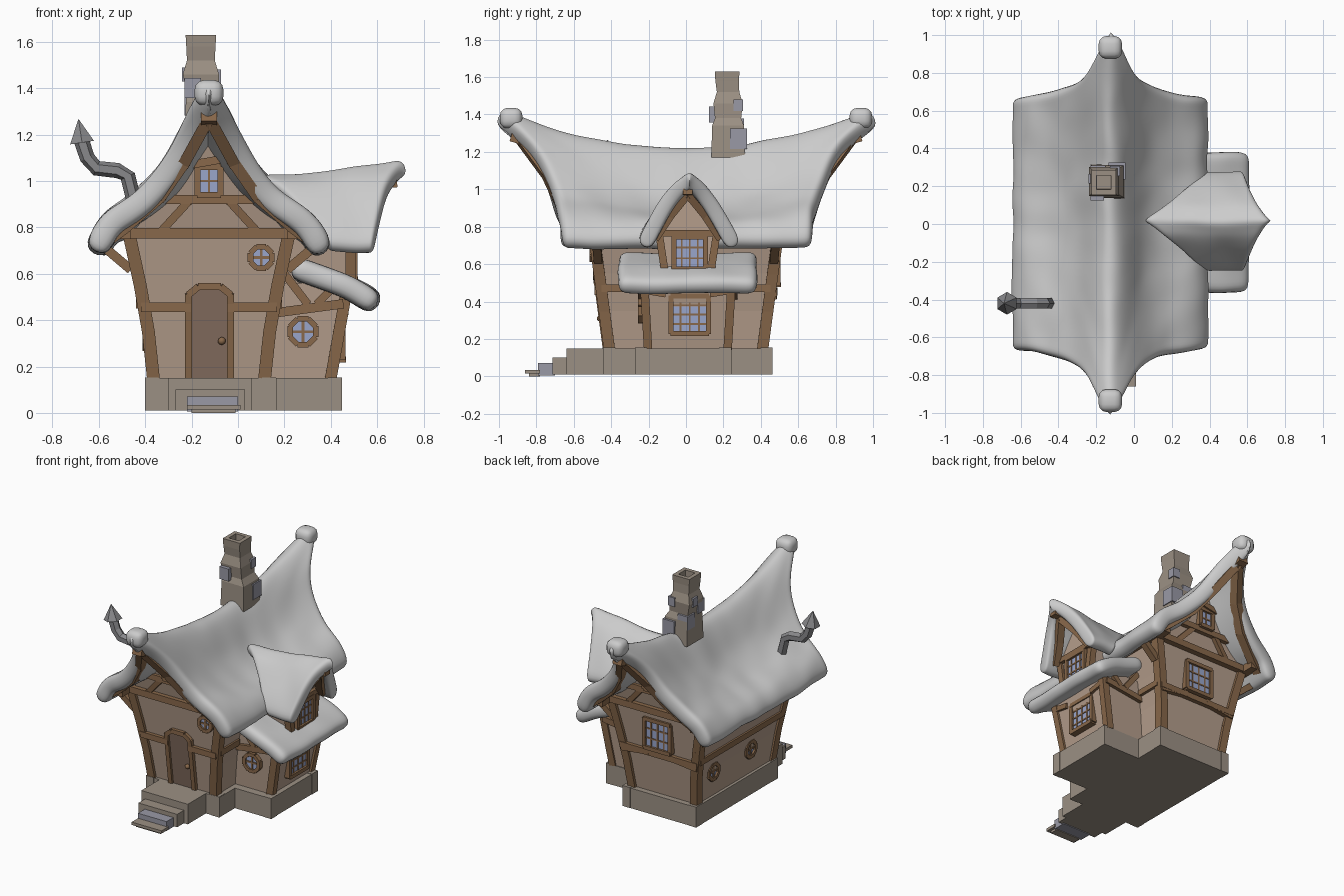
import bpy, bmesh, math
from mathutils import Vector as V, Matrix, noise

if "Cube" in bpy.data.objects:
    bpy.data.objects.remove(bpy.data.objects["Cube"])

CX = -0.125                      # main house centre line
AX, AY, AZ = V((1, 0, 0)), V((0, 1, 0)), V((0, 0, 1))

def mat(name, c):
    m = bpy.data.materials.new(name)
    m.diffuse_color = (*c, 1)
    m.use_nodes = True
    m.node_tree.nodes["Principled BSDF"].inputs["Base Color"].default_value = m.diffuse_color
    return m

WALL = mat("plaster", (0.46, 0.34, 0.26))
WOOD = mat("timber", (0.25, 0.14, 0.07))
STONE = mat("stone", (0.33, 0.28, 0.23))
BLUE = mat("blue_stone", (0.32, 0.32, 0.38))
GLASS = mat("glass", (0.32, 0.38, 0.60))
DOOR = mat("door_wood", (0.24, 0.16, 0.12))
METAL = mat("metal", (0.25, 0.25, 0.26))

def finish(name, bm, m=None, smooth=False):
    bmesh.ops.recalc_face_normals(bm, faces=bm.faces[:])
    me = bpy.data.meshes.new(name)
    bm.to_mesh(me)
    bm.free()
    if m:
        me.materials.append(m)
    if smooth:
        me.polygons.foreach_set("use_smooth", [True] * len(me.polygons))
    o = bpy.data.objects.new(name, me)
    bpy.context.collection.objects.link(o)
    return o

def block(bm, c, X, Y, Z):
    M = Matrix((X, Y, Z)).transposed().to_4x4()
    M.translation = c
    bmesh.ops.create_cube(bm, size=2, matrix=M)

def box(bm, x0, x1, y0, y1, z0, z1):
    block(bm, V((x0 + x1, y0 + y1, z0 + z1)) / 2, AX * (x1 - x0) / 2, AY * (y1 - y0) / 2, AZ * (z1 - z0) / 2)

def beam(bm, pts, n, w=0.045, d=0.045):
    for a, b in zip(pts, pts[1:]):
        a, b = V(a), V(b)
        L = (b - a) / 2
        s = L.cross(n).normalized() * w / 2
        block(bm, (a + b) / 2, L * 1.03, s, s.cross(L).normalized() * d / 2)

def loft(bm, rings, caps=True):
    rs = [[bm.verts.new(p) for p in r] for r in rings]
    for a, b in zip(rs, rs[1:]):
        for i in range(len(a)):
            j = (i + 1) % len(a)
            bm.faces.new((a[i], a[j], b[j], b[i]))
    if caps:
        bm.faces.new(rs[0])
        bm.faces.new(rs[-1])
    return rs

def lerp(tab, x):
    for (a, p), (b, q) in zip(tab, tab[1:]):
        if x <= b:
            return p + (q - p) * (x - a) / (b - a)
    return tab[-1][1]

timber, glass = bmesh.new(), bmesh.new()

def window(c, r, n, w, h, cols, rows):
    c, u = V(c), n.cross(r)
    block(glass, c, r * w / 2, u * h / 2, n * 0.012)
    for k in range(cols + 1):
        e = k in (0, cols)
        p = c + r * w * (k / cols - 0.5)
        beam(timber, [p - u * h / 2, p + u * h / 2], n, 0.026 if e else 0.01, 0.05 if e else 0.032)
    for k in range(rows + 1):
        e = k in (0, rows)
        p = c + u * h * (k / rows - 0.5)
        beam(timber, [p - r * w / 2, p + r * w / 2], n, 0.026 if e else 0.01, 0.055 if e else 0.032)

def round_window(c, r, n, R):
    c, u = V(c), n.cross(r)
    ring = [c + r * R * math.cos(a) + u * R * math.sin(a) for a in [math.pi / 4 * (k + .5) for k in range(9)]]
    beam(timber, ring, n, 0.024, 0.05)
    loft(glass, [[p + n * s for p in ring[:8]] for s in (-0.012, 0.012)])
    for v in (r, u):
        beam(timber, [c - v * R, c + v * R], n, 0.012, 0.035)

# Main walls: flaring rings closed by a gable
wx = lambda z: 0.255 + 0.1 * ((z - 0.15) / 0.6) ** 1.4
wy = lambda z: 0.42 + 0.08 * (z - 0.15) / 0.6 if z < 0.75 else 0.50 + 0.2 * (z - 0.75)
bm = bmesh.new()
rs = loft(bm, [[(CX + a * wx(z), b * wy(z), z) for a, b in ((-1, -1), (1, -1), (1, 1), (-1, 1))]
               for z in (0.15, 0.35, 0.55, 0.75)], False)
t, p, q = rs[-1], bm.verts.new((CX, -.59, 1.17)), bm.verts.new((CX, .59, 1.17))
for f in (rs[0], (t[0], t[1], p), (t[2], t[3], q), (t[1], t[2], q, p), (t[3], t[0], p, q)):
    bm.faces.new(f)
finish("main_walls", bm, WALL)

# Wing walls and dormer
gx = lambda z: 0.31 + 0.09 * (z - 0.15) / 0.5
gy = lambda z: 0.225 + 0.03 * (z - 0.15) / 0.5
bm = bmesh.new()
loft(bm, [[(.1, .01 - gy(z), z), (.1 + gx(z), .01 - gy(z), z), (.1 + gx(z), .01 + gy(z), z), (.1, .01 + gy(z), z)]
          for z in (.15, .4, .56)])
finish("wing_walls", bm, WALL)
bm = bmesh.new()
loft(bm, [[(x, .01 - .12, .5), (x, .01 + .12, .5), (x, .01 + .15, .77), (x, .01, 1.0), (x, .01 - .15, .77)]
          for x in (0.2, 0.49)])
finish("dormer_walls", bm, WALL)

# Main timber frame, mirrored front and back
for s in (-1, 1):
    n = AY * s
    F = lambda x, z: (x, s * (wy(z) + 0.005), z)
    for m in (-1, 1):
        X = lambda d: CX + m * d
        beam(timber, [(X(wx(z) - 0.015), s * (wy(z) - 0.01), z) for z in (.15, .35, .55, .76)], n, 0.055, 0.06)
        beam(timber, [(X(0), s * .88, 1.27), (X(.105), s * .74, 1.08), (X(.21), s * .67, .93),
                      (X(.36), s * .61, .80), (X(.42), s * .59, .755)], n, 0.05, 0.06)
        beam(timber, [F(X(0.09), 0.91), F(X(0.2), 0.79)], n, 0.035)
        beam(timber, [F(X(0.08), 0.455), F(X(0.29), 0.455 if s < 0 else 0.43)], n, 0.04)
        beam(timber, [(X(.34), s * .47, .62), (X(.47), s * .48, .73)], n, 0.04)
    beam(timber, [F(CX - .38, .775), F(CX + .38, .775)], n, 0.045, 0.06)
    beam(timber, [F(CX - .2, .92), F(CX + .2, .92)], n, 0.04)
    beam(timber, [F(CX - .08, 1.07), F(CX + .09, 1.10)], n, 0.035)
    beam(timber, [(CX, s * .6, 1.19), (CX, s * .93, 1.285)], AX, 0.06, 0.07)
    window((CX, s * 0.555, 1.0), AX * -s, n, 0.1, 0.12, 2, 2)
for m in (-1, 1):
    w = AX * m
    x = CX + m * 0.365
    beam(timber, [(x, -.6, .775), (x, .6, .775)], w, 0.05, 0.055)
    for y0, y1 in ((-.45, -.25), (.27, .45)) if m > 0 else ((-.45, .45),):
        beam(timber, [(CX + m * wx(.47), y0, .47), (CX + m * wx(.47), y1, .47)], w, 0.04, 0.035)
beam(timber, [(CX - .29, 0.465, .45), (CX + .29, 0.465, .45)], AY, 0.04)
window((CX, 0.48, 0.59), -AX, AY, 0.2, 0.2, 4, 3)
round_window((0.1, -0.49, 0.67), AX, -AY, 0.05)
for y in (-0.14, 0.27):
    round_window((CX - wx(.33) + .012, y, 0.33), -AY, -AX, 0.055)

# Wing and dormer timber
for s in (-1, 1):
    Y = lambda d: 0.01 + s * d
    beam(timber, [(gx(z) + .09, Y(gy(z) - .012), z) for z in (.15, .35, .54)], AX, 0.045, 0.05)
    beam(timber, [(0.15, Y(gy(.46)), .43), (0.45, Y(gy(.46)), .47)], AY, 0.04)
    beam(timber, [(0.2, Y(gy(.55)), .6), (0.3, Y(gy(.5)), .47)], AY, 0.035)
    beam(timber, [(0.34, Y(gy(.5)), .47), (0.41, Y(gy(.5)), .54)], AY, 0.035)
    beam(timber, [(.455, Y(.12), .44), (.455, Y(.24), .46)], AX, 0.035)
    beam(timber, [(.485, Y(.12), .54), (.485, Y(.155), .77)], AX, 0.04)
    beam(timber, [(.62, Y(0), .97), (.56, Y(.09), .86), (.52, Y(.17), .74)], AX, 0.04, 0.05)
beam(timber, [(.49, -.16, .765), (.49, .18, .765)], AX, 0.035, 0.05)
beam(timber, [(.3, .01, .96), (.68, .01, .995)], AY, 0.045, 0.05)
round_window((0.28, 0.01 - gy(.35) - .005, 0.35), AX, -AY, 0.06)
window((0.438, 0.02, 0.33), AY, AX, 0.2, 0.2, 4, 4)
window((0.49, 0.02, 0.66), AY, AX, 0.17, 0.17, 4, 3)

# Arched front door, surround and knob
bm = bmesh.new()
arch = [(-.205, .15), (-.04, .15), (-.04, .505), (-.08, .53), (-.165, .53), (-.205, .505)]
loft(bm, [[(x, -wy(z) - e, z) for x, z in arch] for e in (-0.02, 0.01)])
finish("front_door", bm, DOOR)
beam(timber, [(x, -wy(z) - .003, z) for x, z in ((-.213, .15), (-.213, .51), (-.17, .545), (-.075, .545),
                                                 (-.032, .51), (-.032, .15))], AY, 0.03, 0.045)
bm = bmesh.new()
bmesh.ops.create_icosphere(bm, subdivisions=2, radius=0.017, matrix=Matrix.Translation((-.07, -.46, .31)))
finish("door_knob", bm, WOOD, True)
finish("timber_frame", timber, WOOD)
finish("window_glass", glass, GLASS)

# Stone foundation, porch and steps
bm = bmesh.new()
box(bm, -.40, .165, -.44, .46, .01, .15)
box(bm, .1, .445, -.27, .24, .01, .15)
box(bm, -.30, .06, -.64, -.42, .01, .15)
box(bm, -.27, .03, -.715, -.62, .01, .10)
for x, y in ((-.37, .43), (.14, .43), (-.37, -.41), (.135, -.41), (.42, -.24), (.42, .21)):
    box(bm, x - .032, x + .028, y - .033, y + .032, .01, .153)
finish("foundation", bm, STONE)
bm = bmesh.new()
box(bm, -.22, 0, -.79, -.70, .005, .07)
finish("middle_step", bm, BLUE)
bm = bmesh.new()
box(bm, -.22, .01, -.86, -.78, .015, .035)
box(bm, -.2, -.01, -.84, -.78, 0, .015)
finish("lowest_step", bm, STONE)

# Snow roofs: a curved, lumpy sheet, thickened and smoothed
def snow(name, f, nu, nv, thick):
    bm = bmesh.new()
    g = [[bm.verts.new(f(2 * i / nu - 1, 2 * j / nv - 1)) for j in range(nv + 1)] for i in range(nu + 1)]
    for v in bm.verts:
        v.co += noise.noise_vector(v.co * 6) * 0.014
    for i in range(nu):
        for j in range(nv):
            bm.faces.new((g[i][j], g[i + 1][j], g[i + 1][j + 1], g[i][j + 1]))
    o = finish(name, bm, None, True)
    if o.data.polygons[0].normal.z < 0:
        o.data.flip_normals()
    s = o.modifiers.new("thickness", 'SOLIDIFY')
    s.thickness, s.offset = thick, -1
    s = o.modifiers.new("smooth", 'SUBSURF')
    s.levels = s.render_levels = 2

PZ = [(0, 1.445), (.05, 1.40), (.09, 1.32), (.185, 1.12), (.295, .99), (.45, .87), (.51, .80), (.54, .715)]
PY = [(0, 1.0), (.055, .98), (.09, .87), (.17, .765), (.29, .70), (.4, .68), (.54, .67)]

def main_roof(u, v):
    d = abs(u) * 0.54
    z = lerp(PZ, d) - 0.215 * (1 - abs(u)) * (1 - abs(v) ** 1.9)
    return CX + u * 0.54, v * lerp(PY, d), z

DZ = [(0, 1.11), (.09, 1.04), (.19, .89), (.25, .79), (.28, .715)]
DX = [(0, .72), (.06, .68), (.12, .645), (.2, .605), (.28, .58)]

def dormer_roof(u, v):
    d, t = abs(v) * 0.28, (u + 1) / 2
    x0 = 0.04 + 0.36 * abs(v)
    return x0 + (lerp(DX, d) - x0) * t, 0.015 + v * 0.28, lerp(DZ, d) - 0.08 * (1 - abs(v)) * (1 - t * t)

def skirt_roof(u, v):
    return 0.44 + 0.19 * u, 0.01 + v * 0.37, 0.675 - 0.13 * (u + 1) / 2 - 0.04 * max(u, 0) ** 2

snow("main_roof_snow", main_roof, 20, 24, 0.11)
snow("dormer_roof_snow", dormer_roof, 10, 14, 0.085)
snow("skirt_roof_snow", skirt_roof, 5, 10, 0.10)
bm = bmesh.new()
for s in (-1, 1):
    box(bm, CX - .062, CX + .062, s * .935 - .06, s * .935 + .06, 1.325, 1.435)
bmesh.ops.bevel(bm, geom=bm.edges[:], offset=0.04, segments=3, profile=0.5, affect='EDGES')
finish("ridge_end_snow", bm, None, True)

# Chimney with hollow top and odd stones
bm = bmesh.new()
sq = lambda z, r, x=-.14, y=.225: [(x + a * r, y + b * r, z) for a, b in ((-1, -1), (1, -1), (1, 1), (-1, 1))]
loft(bm, [sq(1.17, .09), sq(1.34, .085), sq(1.38, .07, -.15), sq(1.46, .078, -.16), sq(1.52, .06, -.16),
          sq(1.58, .063, -.16, .22), sq(1.63, .066, -.16, .22), sq(1.63, .038, -.16, .22), sq(1.54, .036, -.16, .22)])
finish("chimney", bm, STONE)
bm = bmesh.new()
for x, y, z, r in ((-.09, .28, 1.27, .045), (-.10, .28, 1.45, .026), (-.195, .16, 1.40, .036),
                   (-.217, .24, 1.46, .025), (-.19, .27, 1.33, .04)):
    box(bm, x - r, x + r, y - r, y + r, z - r * 1.2, z + r * 1.2)
finish("chimney_stones", bm, BLUE)

# Crooked stove pipe and cap
bm = bmesh.new()
path = [(-.44, .88), (-.475, 1.02), (-.52, 1.045), (-.61, 1.055), (-.65, 1.10), (-.68, 1.19)]
rings = []
for k, p in enumerate(path):
    a, b = path[max(k - 1, 0)], path[min(k + 1, len(path) - 1)]
    q = V((b[0] - a[0], 0, b[1] - a[1])).normalized().cross(AY)
    rings.append([V((p[0], -.42, p[1])) + 0.033 * (q * math.cos(w) + AY * math.sin(w))
                  for w in [math.pi / 3 * i for i in range(6)]])
loft(bm, rings)
bmesh.ops.create_cone(bm, cap_ends=True, segments=6, radius1=0.06, radius2=0.002, depth=0.1,
                      matrix=Matrix.Translation((-.68, -.42, 1.215)) @ Matrix.Rotation(-.15, 4, 'Y'))
finish("stove_pipe", bm, METAL)
